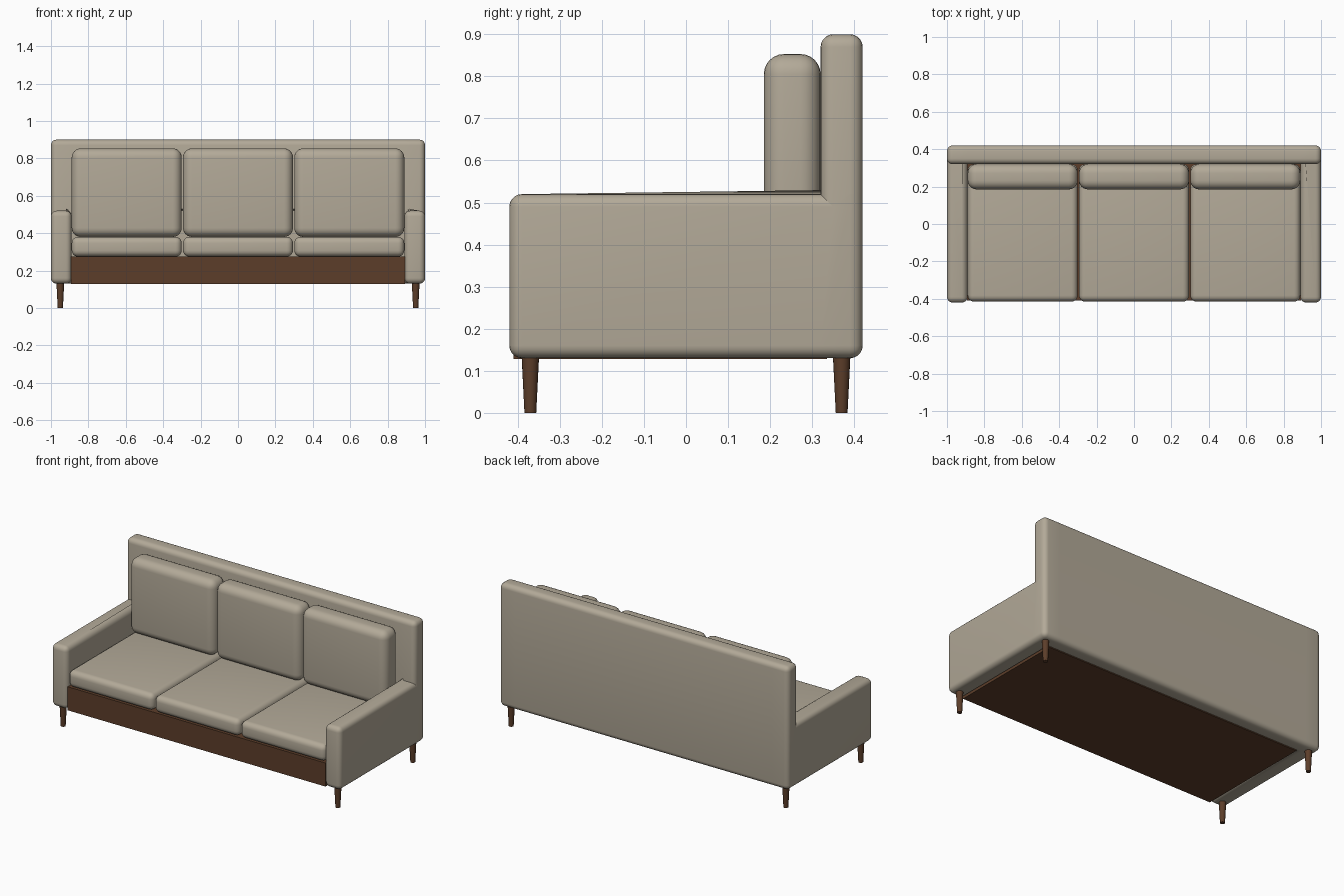
import bpy, bmesh, math

cube = bpy.data.objects.get("Cube")
if cube:
    bpy.data.objects.remove(cube, do_unlink=True)


def material(name, rgb):
    m = bpy.data.materials.new(name)
    m.use_nodes = True
    m.diffuse_color = (*rgb, 1)
    m.node_tree.nodes["Principled BSDF"].inputs["Base Color"].default_value = (*rgb, 1)
    return m


FABRIC = material("beige fabric", (0.45, 0.40, 0.315))
WOOD = material("dark wood", (0.108, 0.048, 0.023))


def finish(name, bm, mat, angle=40):
    """Turn a bmesh into a smooth-shaded object with one material."""
    bmesh.ops.recalc_face_normals(bm, faces=bm.faces)
    me = bpy.data.meshes.new(name)
    bm.to_mesh(me)
    bm.free()
    me.materials.append(mat)
    ob = bpy.data.objects.new(name, me)
    bpy.context.collection.objects.link(ob)
    bpy.ops.object.select_all(action='DESELECT')
    ob.select_set(True)
    bpy.context.view_layer.objects.active = ob
    bpy.ops.object.shade_smooth_by_angle(angle=math.radians(angle))
    return ob


def round_edges(bm, radius, segments):
    """Round every convex corner, leaving flat and inner edges alone."""
    bm.normal_update()
    edges = [e for e in bm.edges if e.is_convex and e.calc_face_angle(0) > 0.5]
    bmesh.ops.bevel(bm, geom=edges, offset=radius, segments=segments,
                    profile=0.5, affect='EDGES', clamp_overlap=True)


def box(name, x, y, z, mat, radius=0, segments=5):
    """Box from (min, max) ranges, optionally rounded."""
    bm = bmesh.new()
    bmesh.ops.create_cube(bm, size=1)
    for v in bm.verts:
        for i, (lo, hi) in enumerate((x, y, z)):
            v.co[i] = hi if v.co[i] > 0 else lo
    if radius:
        round_edges(bm, radius, segments)
    return finish(name, bm, mat)


def extrude_up(bm, faces, height):
    new = bmesh.ops.extrude_face_region(bm, geom=faces)["geom"]
    bmesh.ops.translate(bm, vec=(0, 0, height),
                        verts=[g for g in new if isinstance(g, bmesh.types.BMVert)])
    return [g for g in new if isinstance(g, bmesh.types.BMFace)]


# Arms and backrest: U-shaped footprint raised to arm height, then the back raised
FRONT, SEAM, REAR = -0.42, 0.32, 0.42
BOTTOM, ARM_TOP, BACK_TOP = 0.13, 0.52, 0.90
xs = (-1, -0.89, 0.89, 1)
bm = bmesh.new()
cells = [(0, FRONT, SEAM), (2, FRONT, SEAM)] + [(i, SEAM, REAR) for i in range(3)]
for i, y0, y1 in cells:
    bm.faces.new([bm.verts.new((x, y, BOTTOM)) for x, y in
                  ((xs[i], y0), (xs[i + 1], y0), (xs[i + 1], y1), (xs[i], y1))])
bmesh.ops.remove_doubles(bm, verts=bm.verts, dist=0.0001)
top = extrude_up(bm, bm.faces[:], ARM_TOP - BOTTOM)
extrude_up(bm, [f for f in top if f.calc_center_median().y > SEAM], BACK_TOP - ARM_TOP)
bmesh.ops.recalc_face_normals(bm, faces=bm.faces)
round_edges(bm, 0.03, 5)
finish("arms_and_backrest", bm, FABRIC)

# Wooden base under the seat
box("base_frame", (-0.892, 0.892), (-0.41, 0.335), (0.128, 0.275), WOOD)

# Three seat cushions and three back cushions
for side, cx in (("right", -0.595), ("middle", 0), ("left", 0.595)):
    x = (cx - 0.294, cx + 0.294)
    box(side + "_seat_cushion", x, (-0.415, 0.32), (0.275, 0.38), FABRIC, 0.033)
    box(side + "_back_cushion", x, (0.185, 0.32), (0.38, 0.853), FABRIC, 0.048, 6)

# Tapered legs
for yname, y in (("front", -0.37), ("back", 0.37)):
    for xname, x in (("right", -0.95), ("left", 0.95)):
        bm = bmesh.new()
        bmesh.ops.create_cone(bm, cap_ends=True, segments=20,
                              radius1=0.014, radius2=0.021, depth=0.14)
        bmesh.ops.translate(bm, verts=bm.verts, vec=(x, y, 0.07))
        finish(yname + "_" + xname + "_leg", bm, WOOD)
